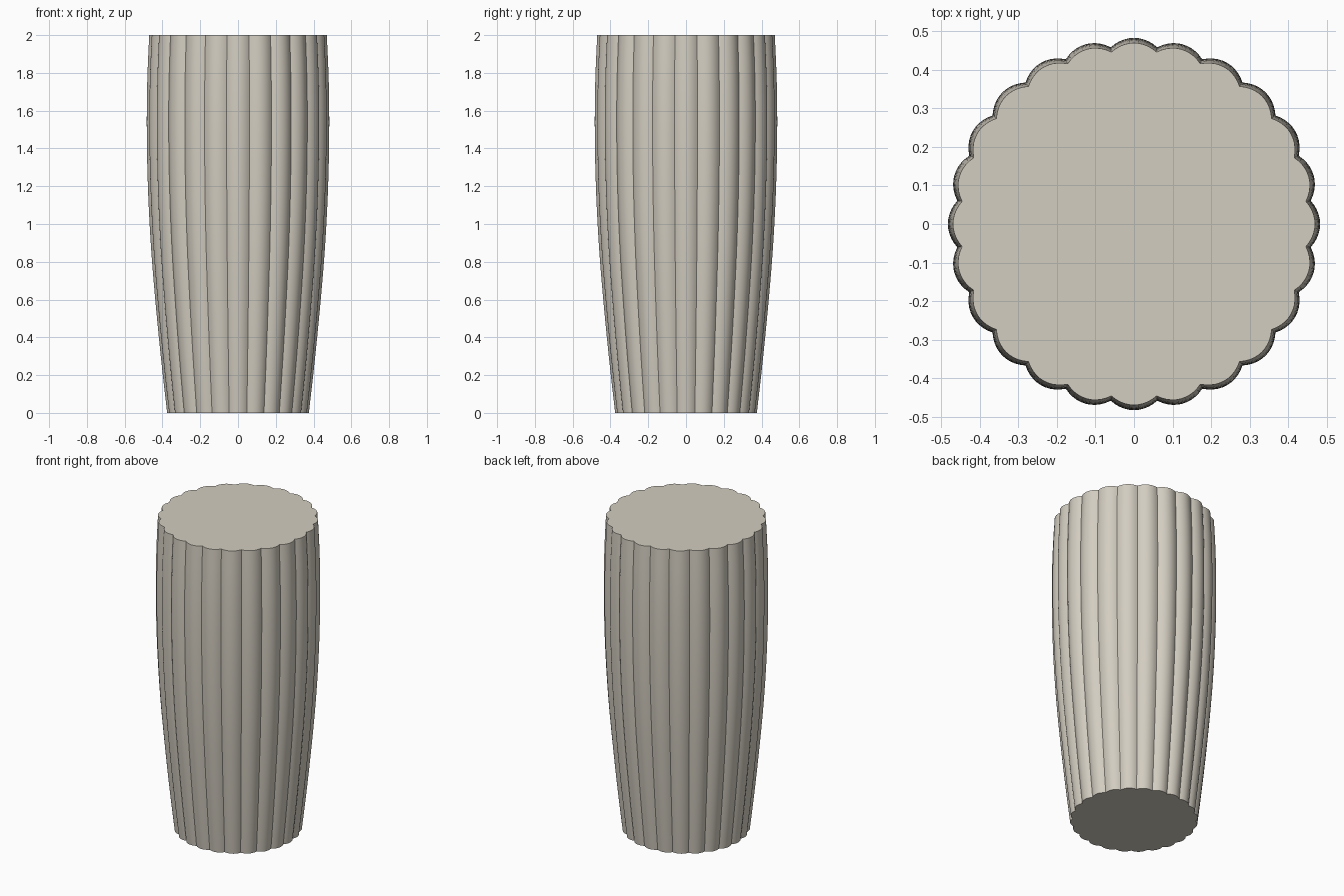
import bpy
import bmesh
from math import pi, radians, sin, cos

cube = bpy.data.objects.get("Cube")
if cube:
    bpy.data.objects.remove(cube, do_unlink=True)

LOBES = 24          # rounded flutes around the body
STEPS = 10          # segments across one flute
DEPTH = 0.042       # valley depth relative to the radius

# Ridge radius at evenly spaced heights from foot to rim
RADII = [0.375, 0.398, 0.419, 0.438, 0.455, 0.468,
         0.477, 0.482, 0.483, 0.479, 0.47]
HEIGHT = 2.0


def flute(step):
    """Relative radius across a flute: rounded ridge, sharp valley."""
    u = (step % STEPS) / STEPS * 2 - 1
    return 1 - DEPTH * u * u


def smooth_radius(t):
    """Smooth curve through the ridge radii, t from 0 to 1."""
    last = len(RADII) - 1
    i = min(int(t * last), last - 1)
    f = t * last - i
    a, b = RADII[i], RADII[i + 1]
    before = RADII[i - 1] if i else 2 * a - b
    after = RADII[i + 2] if i + 2 <= last else 2 * b - a
    m0, m1 = (b - before) / 2, (after - a) / 2
    d = b - a
    return a + f * (m0 + f * ((3 * d - 2 * m0 - m1) + f * (m0 + m1 - 2 * d)))


# Colour
stone = bpy.data.materials.new("warm_stone")
stone.use_nodes = True
colour = (0.65, 0.61, 0.53, 1)
stone.diffuse_color = colour
stone.node_tree.nodes["Principled BSDF"].inputs["Base Color"].default_value = colour

# Fluted body: stacked scalloped rings joined by quads and capped
bm = bmesh.new()
count = LOBES * STEPS
rows = 30
rings = []
for row in range(rows + 1):
    t = row / rows
    radius = smooth_radius(t)
    ring = []
    for k in range(count):
        angle = 2 * pi * (k - STEPS / 2) / count
        r = radius * flute(k)
        ring.append(bm.verts.new((r * cos(angle), r * sin(angle), t * HEIGHT)))
    rings.append(ring)

for low, high in zip(rings, rings[1:]):
    for k in range(count):
        n = (k + 1) % count
        bm.faces.new((low[k], low[n], high[n], high[k]))
bm.faces.new(rings[-1])
bm.faces.new(rings[0][::-1])

mesh = bpy.data.meshes.new("fluted_vase_body")
bm.to_mesh(mesh)
bm.free()
mesh.materials.append(stone)
body = bpy.data.objects.new("fluted_vase_body", mesh)
bpy.context.collection.objects.link(body)

# Smooth flutes with crisp valleys and rims
bpy.ops.object.select_all(action='DESELECT')
body.select_set(True)
bpy.context.view_layer.objects.active = body
bpy.ops.object.shade_smooth_by_angle(angle=radians(30))
